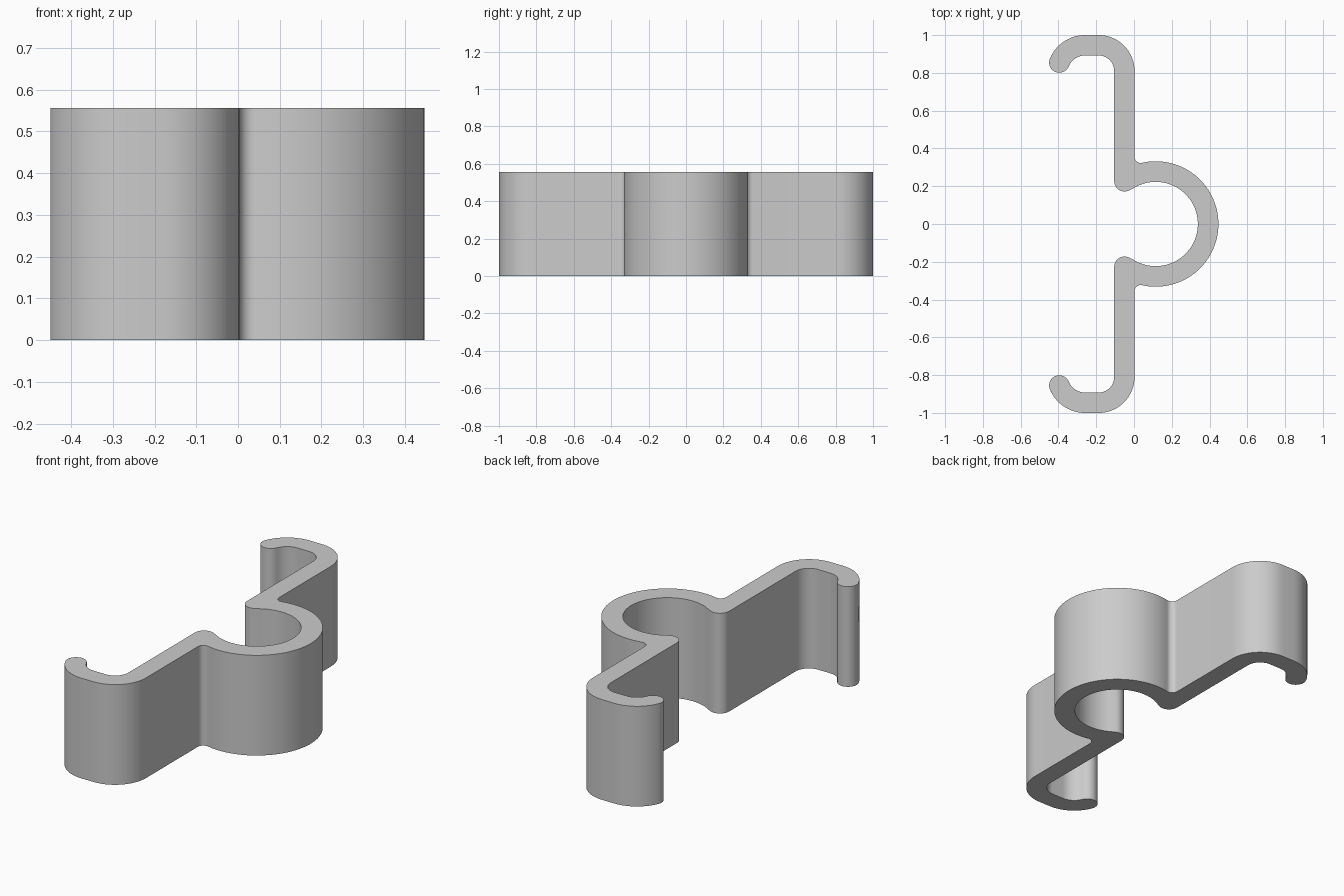
import bpy, bmesh
from math import cos, sin, radians

HEIGHT = 0.556

cube = bpy.data.objects.get("Cube")
if cube:
    bpy.data.objects.remove(cube, do_unlink=True)


def arc(cx, cy, r, start, end, step=5):
    """Points along an arc, angles in degrees."""
    n = max(2, round(abs(end - start) / step))
    angles = [radians(start + (end - start) * i / n) for i in range(n + 1)]
    return [(cx + r * cos(a), cy + r * sin(a)) for a in angles]


# Half of the clip outline, from the outside of the ring to its inside
half = (
    arc(0.115, 0, 0.332, 0, 102.5, 3)             # ring, outer
    + arc(0.036, 0.356, 0.033, -77.5, -180, 10)   # fillet between ring and arm
    + arc(-0.187, 0.81, 0.19, 0, 90)              # arm corner, outer
    + arc(-0.26, 0.80, 0.20, 90, 158)             # hook, outer
    + arc(-0.3955, 0.855, 0.054, 158, 338, 10)    # rounded hook tip
    + arc(-0.26, 0.80, 0.092, 158, 90)            # hook, inner
    + arc(-0.187, 0.81, 0.082, 90, 0)             # arm corner, inner
    + arc(-0.05, 0.227, 0.055, 180, 298, 10)      # rounded lip of the ring
    + arc(0.115, 0, 0.223, 122, 0, 3)             # ring, inner
)
outline = half + [(x, -y) for x, y in reversed(half[1:-1])]

# Extrude the outline upward
bm = bmesh.new()
base = bm.faces.new([bm.verts.new((x, y, 0)) for x, y in outline])
top = bmesh.ops.extrude_face_region(bm, geom=[base], use_keep_orig=True)
moved = [v for v in top["geom"] if isinstance(v, bmesh.types.BMVert)]
bmesh.ops.translate(bm, verts=moved, vec=(0, 0, HEIGHT))
bmesh.ops.remove_doubles(bm, verts=bm.verts[:], dist=0.0005)
bmesh.ops.recalc_face_normals(bm, faces=bm.faces[:])
mesh = bpy.data.meshes.new("spring_clip")
bm.to_mesh(mesh)
bm.free()

clip = bpy.data.objects.new("spring_clip", mesh)
bpy.context.collection.objects.link(clip)

# Plain grey material
grey = bpy.data.materials.new("light_grey")
grey.use_nodes = True
colour = (0.6, 0.6, 0.6, 1)
grey.diffuse_color = colour
grey.node_tree.nodes["Principled BSDF"].inputs["Base Color"].default_value = colour
mesh.materials.append(grey)

# Smooth curved walls, sharp rims
bpy.ops.object.select_all(action="DESELECT")
clip.select_set(True)
bpy.context.view_layer.objects.active = clip
bpy.ops.object.shade_smooth_by_angle(angle=radians(30))
